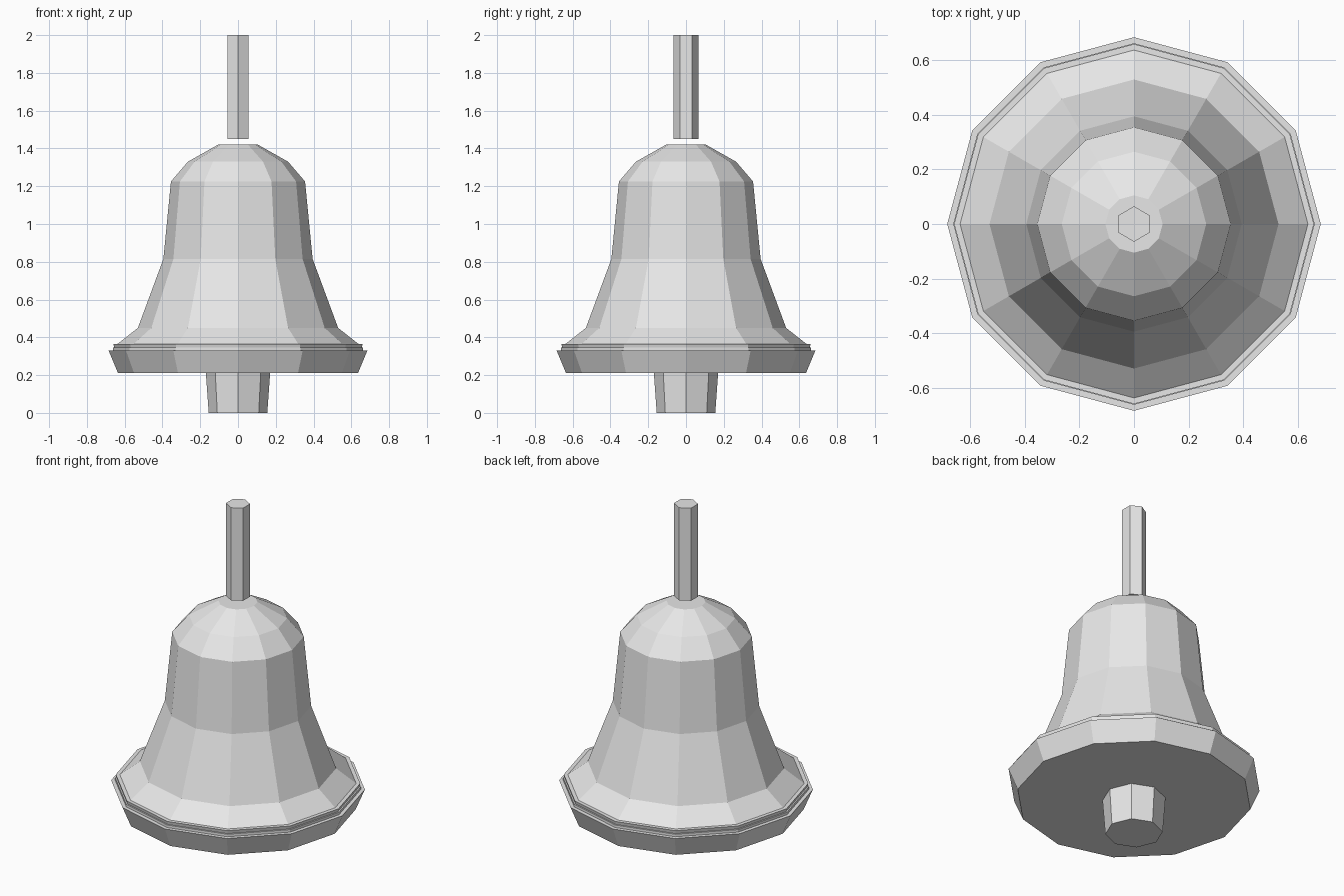
import bpy
import bmesh
from math import cos, sin, pi

cube = bpy.data.objects.get("Cube")
if cube:
    bpy.data.objects.remove(cube, do_unlink=True)

grey = bpy.data.materials.new("light grey")
grey.use_nodes = True
grey.diffuse_color = (0.8, 0.8, 0.8, 1)
grey.node_tree.nodes["Principled BSDF"].inputs["Base Color"].default_value = (0.8, 0.8, 0.8, 1)


def turned(name, profile, sides, start=0.0):
    """Closed, flat-faced solid from (radius, height) points, bottom to top."""
    bm = bmesh.new()
    rings = []
    for r, z in profile:
        angles = [start + 2 * pi * i / sides for i in range(sides)]
        rings.append([bm.verts.new((r * cos(a), r * sin(a), z)) for a in angles])
    for low, high in zip(rings, rings[1:]):
        for i in range(sides):
            j = (i + 1) % sides
            bm.faces.new((low[i], low[j], high[j], high[i]))
    bm.faces.new(rings[0][::-1])
    bm.faces.new(rings[-1])
    mesh = bpy.data.meshes.new(name)
    bm.to_mesh(mesh)
    bm.free()
    mesh.materials.append(grey)
    obj = bpy.data.objects.new(name, mesh)
    bpy.context.collection.objects.link(obj)
    return obj


# Flared shell with its stepped lip
turned("bell_body", [
    (0.635, 0.21), (0.685, 0.33), (0.663, 0.33), (0.663, 0.345),
    (0.655, 0.345), (0.66, 0.365), (0.638, 0.365), (0.53, 0.45),
    (0.395, 0.815), (0.355, 1.225), (0.265, 1.33), (0.105, 1.42),
], 12)

# Octagonal clapper below the mouth
turned("clapper", [(0.155, 0.0), (0.17, 0.21)], 8)

# Hexagonal handle floating just above the crown
turned("handle", [(0.065, 1.45), (0.065, 2.0)], 6, pi / 6)
